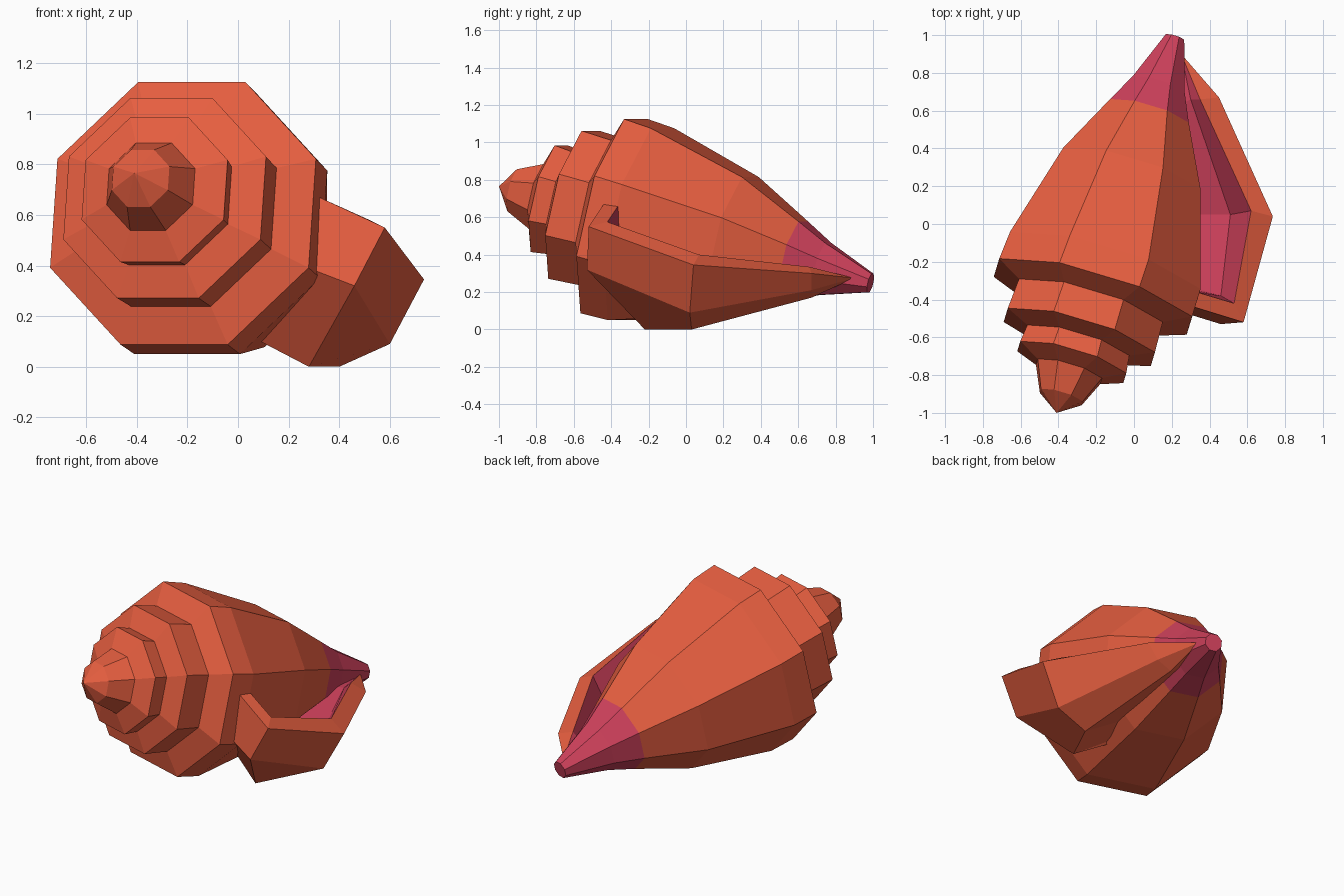
import bpy, bmesh, math
from mathutils import Vector

if "Cube" in bpy.data.objects:
    bpy.data.objects.remove(bpy.data.objects["Cube"])


def material(name, rgb):
    m = bpy.data.materials.new(name)
    m.diffuse_color = (*rgb, 1)
    m.use_nodes = True
    m.node_tree.nodes["Principled BSDF"].inputs["Base Color"].default_value = m.diffuse_color
    return m


ORANGE = material("coral orange", (0.81, 0.115, 0.052))
PINK = material("rose pink", (0.62, 0.052, 0.105))


def finish(bm, name):
    bmesh.ops.remove_doubles(bm, verts=bm.verts, dist=0.0005)
    bmesh.ops.recalc_face_normals(bm, faces=bm.faces)
    me = bpy.data.meshes.new(name)
    bm.to_mesh(me)
    bm.free()
    me.materials.append(ORANGE)
    me.materials.append(PINK)
    ob = bpy.data.objects.new(name, me)
    bpy.context.collection.objects.link(ob)
    return ob


# Tilted shell axis, from spire apex to tail
apex = Vector((-0.41, -1.0, 0.765))
axis = Vector((0.30, 1.0, -0.245)).normalized()
up = (Vector((0, 0, 1)) - axis * axis.z).normalized()
side = axis.cross(up)

# Spire and body: eight-sided profile (distance along axis, radius, sideways drift)
profile = [(0.09, 0.125, 0), (0.235, 0.192, 0), (0.288, 0.317, 0), (0.385, 0.305, 0),
           (0.43, 0.44, 0), (0.60, 0.43, 0.003), (0.66, 0.577, 0.008), (0.815, 0.57, 0.016),
           (1.353, 0.41, 0.01), (1.694, 0.235, 0.012), (1.854, 0.155, 0.018), (2.13, 0.055, 0.03)]
PINK_START = 1.694
bm = bmesh.new()
rings = []
for t, r, d in profile:
    ring = []
    for k in range(8):
        a = math.radians(22.5 + 45 * k)
        centre = apex + axis * t + Vector((d, 0, -d))
        ring.append(bm.verts.new(centre + (side * math.cos(a) + up * math.sin(a)) * r))
    rings.append(ring)
tip = bm.verts.new(apex)
for k in range(8):
    j = (k + 1) % 8
    bm.faces.new((tip, rings[0][k], rings[0][j]))
    for i in range(len(rings) - 1):
        f = bm.faces.new((rings[i][k], rings[i + 1][k], rings[i + 1][j], rings[i][j]))
        f.material_index = int(profile[i][0] >= PINK_START)
bm.faces.new(rings[-1]).material_index = 1
finish(bm, "shell_body")

# Flared lip: stations run from the front wall round to the tail; each goes
# buried underside, keel, lower edge, outer rim, inner rim, floor edge, buried floor
stations = [
    [(0.05, -0.10, 0.14), (0.05, -0.12, 0.12), (0.20, -0.45, 0.42), (0.32, -0.44, 0.67),
     (0.33, -0.36, 0.665), (0.32, -0.35, 0.34), (0.2, -0.3, 0.34)],
    [(0.05, -0.10, 0.14), (0.28, -0.22, 0.0), (0.46, -0.53, 0.32), (0.58, -0.52, 0.55),
     (0.53, -0.42, 0.575), (0.46, -0.38, 0.34), (0.2, -0.3, 0.34)],
    [(0.12, 0.05, 0.17), (0.40, 0.03, 0.0), (0.60, 0.02, 0.09), (0.735, 0.04, 0.345),
     (0.62, 0.07, 0.40), (0.51, 0.05, 0.18), (0.22, 0.05, 0.24)],
    [(0.18, 0.65, 0.24), (0.28, 0.67, 0.17), (0.38, 0.67, 0.21), (0.45, 0.67, 0.30),
     (0.35, 0.66, 0.335), (0.30, 0.66, 0.29), (0.18, 0.6, 0.30)],
    [(0.25, 0.90, 0.275)] * 7,
]
bm = bmesh.new()
grid = [[bm.verts.new(p) for p in s] for s in stations]
for i in range(len(grid) - 1):
    for j in range(6):
        quad = (grid[i][j], grid[i + 1][j], grid[i + 1][j + 1], grid[i][j + 1])
        bm.faces.new(quad).material_index = int(j >= 4)
finish(bm, "aperture_lip")
